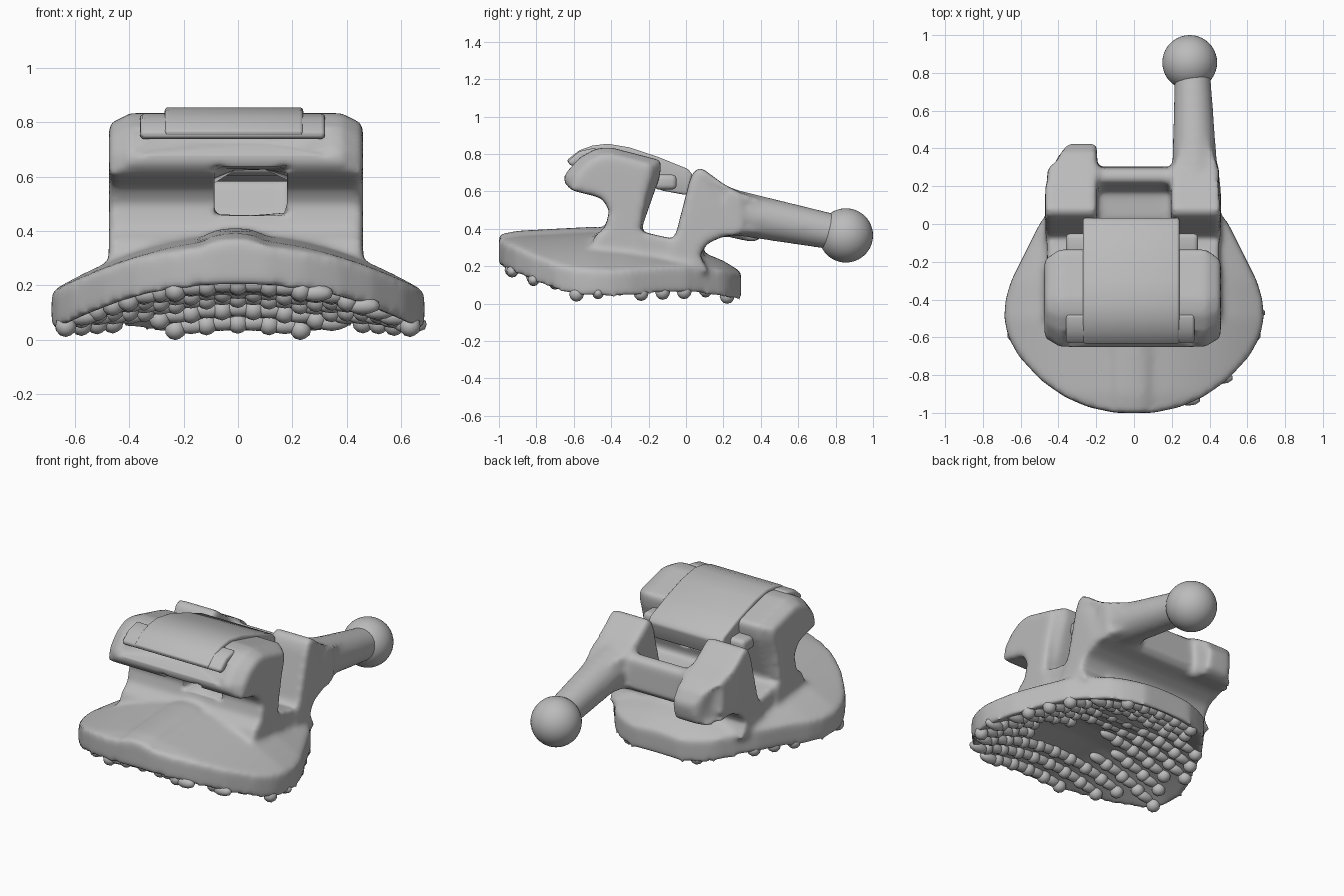
import bpy, bmesh, math
from mathutils import Vector, Matrix

cube = bpy.data.objects.get("Cube")
if cube:
    bpy.data.objects.remove(cube, do_unlink=True)

metal = bpy.data.materials.new("brushed_grey_metal")
metal.use_nodes = True
GREY = (0.5, 0.5, 0.5, 1)
metal.diffuse_color = GREY
metal.node_tree.nodes["Principled BSDF"].inputs["Base Color"].default_value = GREY


def finish(bm, name):
    bmesh.ops.recalc_face_normals(bm, faces=bm.faces)
    for f in bm.faces:
        f.smooth = True
    me = bpy.data.meshes.new(name)
    bm.to_mesh(me)
    bm.free()
    ob = bpy.data.objects.new(name, me)
    me.materials.append(metal)
    bpy.context.collection.objects.link(ob)
    return ob


def extrude(bm, profile, x0, x1):
    """Side profile (y, z) extruded across x; returns both vertex rings."""
    a = [bm.verts.new((x0, y, z)) for y, z in profile]
    b = [bm.verts.new((x1, y, z)) for y, z in profile]
    bm.faces.new(a)
    bm.faces.new(b[::-1])
    n = len(a)
    for i in range(n):
        j = (i + 1) % n
        bm.faces.new((a[i], b[i], b[j], a[j]))
    return a, b


def box(bm, lo, hi):
    lo, hi = Vector(lo), Vector(hi)
    m = Matrix.Translation((lo + hi) / 2) @ Matrix.Diagonal((*(hi - lo), 1))
    bmesh.ops.create_cube(bm, size=1, matrix=m)


def lerp(table, t):
    for (a, p), (b, q) in zip(table, table[1:]):
        if t <= b:
            return p + (q - p) * max(0, t - a) / (b - a)
    return table[-1][1]


# Pad shape: half width and crown height along y
WIDTH = [(-1, .1), (-.97, .24), (-.92, .36), (-.83, .49), (-.7, .61), (-.6, .665),
         (-.5, .687), (-.4, .68), (-.3, .65), (0, .5), (.2, .35), (.25, .28), (.295, .16)]
CROWN = [(-1, .345), (-.9, .365), (-.5, .386), (-.3, .366), (0, .31), (.2, .23), (.295, .17)]


def pad_top(x, y):
    ridge = 0.025 * max(0, 1 - ((x + .015) / .11) ** 4) if y < -.4 else 0
    return lerp(CROWN, y) - .44 * x * x + ridge


def pad_bottom(x, y):
    return lerp(CROWN, y) - .44 * x * x - .145


def add_pad(bm, rows=44, cols=48):
    def sheet(fn):
        grid = []
        for i in range(rows + 1):
            y = -1 + 1.295 * i / rows
            xs = [(2 * j / cols - 1) * lerp(WIDTH, y) for j in range(cols + 1)]
            grid.append([bm.verts.new((x, y, fn(x, y))) for x in xs])
        for r, s in zip(grid, grid[1:]):
            for j in range(cols):
                bm.faces.new((r[j], r[j + 1], s[j + 1], s[j]))
        return (grid[0] + [r[-1] for r in grid[1:]] + grid[-1][-2::-1]
                + [r[0] for r in grid[-2:0:-1]])
    t, b = sheet(pad_top), sheet(pad_bottom)
    for i in range(len(t)):
        j = (i + 1) % len(t)
        bm.faces.new((t[i], t[j], b[j], b[i]))


bm = bmesh.new()
add_pad(bm)

# Front tower with its overhanging wing, pinched at both ends
TOWER = [(-.52, .25), (-.49, .36), (-.43, .41), (-.41, .5), (-.45, .565), (-.61, .605),
         (-.655, .65), (-.65, .69), (-.57, .78), (-.48, .83), (-.4, .835), (-.13, .765),
         (-.14, .68), (-.245, .38), (-.2, .2)]
extrude(bm, TOWER, -.405, .39)
for end, start in ((-.475, -.39), (.46, .375)):
    ring, _ = extrude(bm, TOWER, end, start)
    for v in ring:
        if v.co.z > .62:
            v.co = v.co.lerp(Vector((end, -.38, .66)), .22)

# Slot floor and rear bar
extrude(bm, [(-.35, .22), (-.3, .4), (-.24, .385), (-.06, .345), (.02, .43), (.17, .44),
             (.22, .585), (.25, .595), (.295, .57), (.305, .4), (.27, .365), (.2, .36),
             (.11, .32), (.075, .26), (.12, .17), (-.1, .15)], -.46, .45)

# Rear wings: plain one on -x, arm carrier on +x
REAR = [(-.1, .2), (-.065, .33), (.02, .66), (.045, .715), (.085, .725), (.2, .64)]
UNDER = [(.2, .365), (.11, .325), (.075, .26), (.12, .17)]
outer, inner = extrude(bm, REAR + [(.3, .59), (.38, .54), (.43, .46), (.41, .355),
                                   (.36, .33), (.28, .345)] + UNDER, -.47, -.195)
for v in outer:
    v.co.x += max(0, v.co.y - .3)
outer, inner = extrude(bm, REAR + [(.3, .59), (.46, .54), (.46, .37), (.3, .375)] + UNDER,
                       .46, .195)
for v in outer + inner:
    if v.co.y > .4:
        v.co.x = .32 + (v.co.x - .32) * .5
    elif v.co.y > .25:
        v.co.x = .32 + (v.co.x - .32) * .9

# Hook arm
p, q = Vector((.325, .18, .503)), Vector((.308, .85, .372))
bmesh.ops.create_cone(bm, cap_ends=True, segments=32, radius1=.125, radius2=.093,
                      depth=(q - p).length,
                      matrix=Matrix.Translation((p + q) / 2)
                      @ (q - p).to_track_quat('Z', 'Y').to_matrix().to_4x4())
body = finish(bm, "pad_and_wings")

# Helper cutters: front window, slit below the door
bm = bmesh.new()
box(bm, (-.08, -.7, .465), (.17, -.16, .63))
box(bm, (-.375, -.8, .69), (.33, -.5, .775))
cutter = finish(bm, "opening_cutter")
cutter.hide_render = True
cutter.hide_viewport = True
cutter.display_type = 'WIRE'

m = body.modifiers.new("fuse", 'REMESH')
m.mode, m.voxel_size, m.use_smooth_shade = 'VOXEL', .016, True
m = body.modifiers.new("openings", 'BOOLEAN')
m.operation, m.object, m.solver = 'DIFFERENCE', cutter, 'EXACT'
m = body.modifiers.new("soften", 'SMOOTH')
m.factor, m.iterations = .5, 12

# Ball at the end of the arm
bm = bmesh.new()
bmesh.ops.create_uvsphere(bm, u_segments=40, v_segments=24, radius=.145,
                          matrix=Matrix.Translation((.295, .855, .365)))
finish(bm, "hook_ball")

# Sliding door over the slot, its wide front lip and its side tabs
bm = bmesh.new()
extrude(bm, [(-.62, .745), (-.64, .765), (-.57, .82), (-.5, .845), (-.42, .855), (-.3, .835),
             (-.15, .785), (.01, .72), (.035, .69), (.005, .58), (-.13, .605), (-.25, .68),
             (-.5, .74)], -.27, .24)
door = finish(bm, "sliding_door")
bm = bmesh.new()
lip_a, lip_b = extrude(bm, [(-.615, .735), (-.635, .76), (-.57, .815), (-.48, .835), (-.48, .76)],
                       -.36, .32)
lip = finish(bm, "door_lip")
bm = bmesh.new()
box(bm, (-.36, -.17, .61), (.34, -.05, .69))
tabs = finish(bm, "door_tabs")
for ob in (door, lip, tabs):
    m = ob.modifiers.new("rounding", 'BEVEL')
    m.width, m.segments, m.limit_method, m.angle_limit = .025, 3, 'ANGLE', math.radians(40)

# Bonding studs and short bars on the underside
bm = bmesh.new()
STEP = .115
for i in range(11):
    y = -.93 + i * STEP
    half = lerp(WIDTH, y) - .035
    for j in range(-7, 8):
        x = (j + .5 * (i % 2)) * STEP
        if abs(x) > half or (x / .24) ** 2 + ((y + .5) / .17) ** 2 < 1:
            continue
        at = Matrix.Translation((x, y, pad_bottom(x, y) - .01))
        bmesh.ops.create_icosphere(bm, subdivisions=2, radius=.04, matrix=at)
        if abs(x + STEP / 2) < half:
            at = Matrix.Translation((x + STEP / 2, y, pad_bottom(x + STEP / 2, y) - .006))
            bmesh.ops.create_icosphere(bm, subdivisions=2, radius=.032,
                                       matrix=at @ Matrix.Diagonal((2, 1, 1, 1)))
finish(bm, "bonding_studs")
